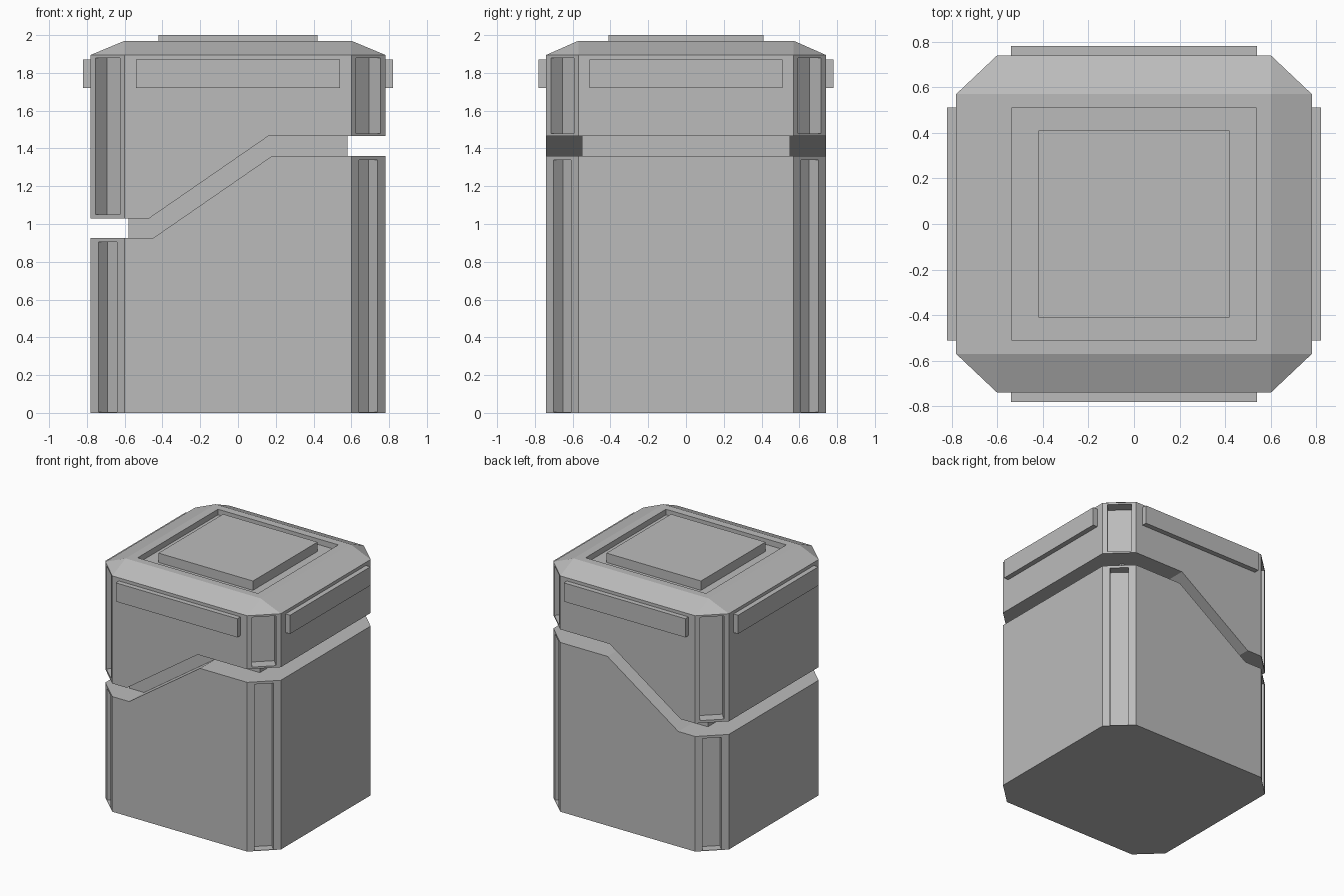
import bpy, bmesh, math
from mathutils import Matrix, Vector

cube = bpy.data.objects.get("Cube")
if cube:
    bpy.data.objects.remove(cube, do_unlink=True)

grey = bpy.data.materials.new("plain_grey")
grey.use_nodes = True
GREY = (0.5, 0.5, 0.5, 1)
grey.diffuse_color = GREY
grey.node_tree.nodes["Principled BSDF"].inputs["Base Color"].default_value = GREY

W, D = 0.78, 0.74        # half width and depth
CX, CY = 0.60, 0.57      # where the corner chamfers begin
RIM, TOP = 1.895, 1.97   # lid bevel heights


def add_object(name, bm):
    bmesh.ops.recalc_face_normals(bm, faces=bm.faces)
    mesh = bpy.data.meshes.new(name)
    bm.to_mesh(mesh)
    bm.free()
    mesh.materials.append(grey)
    obj = bpy.data.objects.new(name, mesh)
    bpy.context.collection.objects.link(obj)
    return obj


def box(name, lo, hi, matrix=Matrix()):
    lo, hi = Vector(lo), Vector(hi)
    bm = bmesh.new()
    size = Matrix.Diagonal((hi - lo).to_4d())
    size[3][3] = 1
    bmesh.ops.create_cube(bm, size=1, matrix=matrix @ Matrix.Translation((lo + hi) / 2) @ size)
    return add_object(name, bm)


def extrude(name, points, direction):
    bm = bmesh.new()
    face = bm.faces.new([bm.verts.new(p) for p in points])
    out = bmesh.ops.extrude_face_region(bm, geom=[face], use_keep_orig=True)
    moved = [v for v in out["geom"] if isinstance(v, bmesh.types.BMVert)]
    bmesh.ops.translate(bm, verts=moved, vec=direction)
    return add_object(name, bm)


def octagon(z):
    half = [(W, -CY), (W, CY), (CX, D), (-CX, D)]
    return [(x, y, z) for x, y in half + [(-x, -y) for x, y in half]]


def step_cutter(name, path, z_end):
    # Solid on one side of the stepped seam, running front to back
    (xa, za), (xb, zb) = path
    points = [(-1, za), (xa, za), (xb, zb), (1, zb), (1, z_end), (-1, z_end)]
    return extrude(name, [(x, -1, z) for x, z in points], (0, 2, 0))


def slot_cutter(sx, sy, z0, z1, width, depth):
    # Upright box sunk into one chamfered corner
    angle = math.atan2(sy * (W - CX), sx * (D - CY))
    place = Matrix.Translation((sx * (W + CX) / 2, sy * (D + CY) / 2, 0)) @ Matrix.Rotation(angle, 4, "Z")
    return box("slot_cutter", (-depth, -width / 2, z0), (0.1, width / 2, z1), place)


def cut(target, cutters):
    bpy.context.view_layer.objects.active = target
    for cutter in cutters:
        cutter.hide_render = True
        mod = target.modifiers.new("cut", "BOOLEAN")
        mod.operation, mod.solver, mod.object = "DIFFERENCE", "EXACT", cutter
        bpy.ops.object.modifier_apply(modifier=mod.name)
        bpy.data.objects.remove(cutter, do_unlink=True)


corners = [(sx, sy) for sx in (-1, 1) for sy in (-1, 1)]

# Lower body with stepped top edge and corner slots
body = extrude("lower_body", octagon(0), (0, 0, 1.6))
cut(body, [step_cutter("seam_cutter", [(-0.45, 0.925), (0.18, 1.36)], 2.2)])
cut(body, [slot_cutter(sx, sy, 0.004, 1.34 if sx > 0 else 0.905, 0.137, 0.07) for sx, sy in corners])

# Lid with bevelled rim, stepped lower edge, corner slots and top recess
bm = bmesh.new()
low = [bm.verts.new(p) for p in octagon(0.8)]
rim = [bm.verts.new(p) for p in octagon(RIM)]
top = [bm.verts.new((x, y, TOP)) for x, y in [(CX, -CY), (CX, CY), (-CX, CY), (-CX, -CY)]]
bm.faces.new(low)
bm.faces.new(top)
for i in range(8):
    j = (i + 1) % 8
    bm.faces.new([low[i], low[j], rim[j], rim[i]])
    a, b = top[((i + 1) // 2) % 4], top[((i + 2) // 2) % 4]
    bm.faces.new([rim[i], rim[j], a] if a == b else [rim[i], rim[j], b, a])
lid = add_object("lid", bm)
cut(lid, [step_cutter("seam_cutter", [(-0.47, 1.03), (0.16, 1.465)], 0.5)])
cut(lid, [slot_cutter(sx, sy, 1.48 if sx > 0 else 1.05, 1.88, 0.177, 0.087) for sx, sy in corners])
cut(lid, [box("recess_cutter", (-0.535, -0.51, 1.925), (0.535, 0.51, 2.2))])

# Inner core showing in the seam, and raised top panel
box("inner_core", (-0.58, -0.55, 0.85), (0.58, 0.55, 1.55))
box("top_panel", (-0.42, -0.41, 1.91), (0.42, 0.41, 2.0))

# Raised bars around the lid
for s, fb, lr in ((-1, "front", "right"), (1, "back", "left")):
    y, x = sorted((s * 0.72, s * 0.78)), sorted((s * 0.76, s * 0.82))
    box(fb + "_bar", (-0.54, y[0], 1.72), (0.54, y[1], 1.87))
    box(lr + "_bar", (x[0], -0.51, 1.72), (x[1], 0.51, 1.87))
